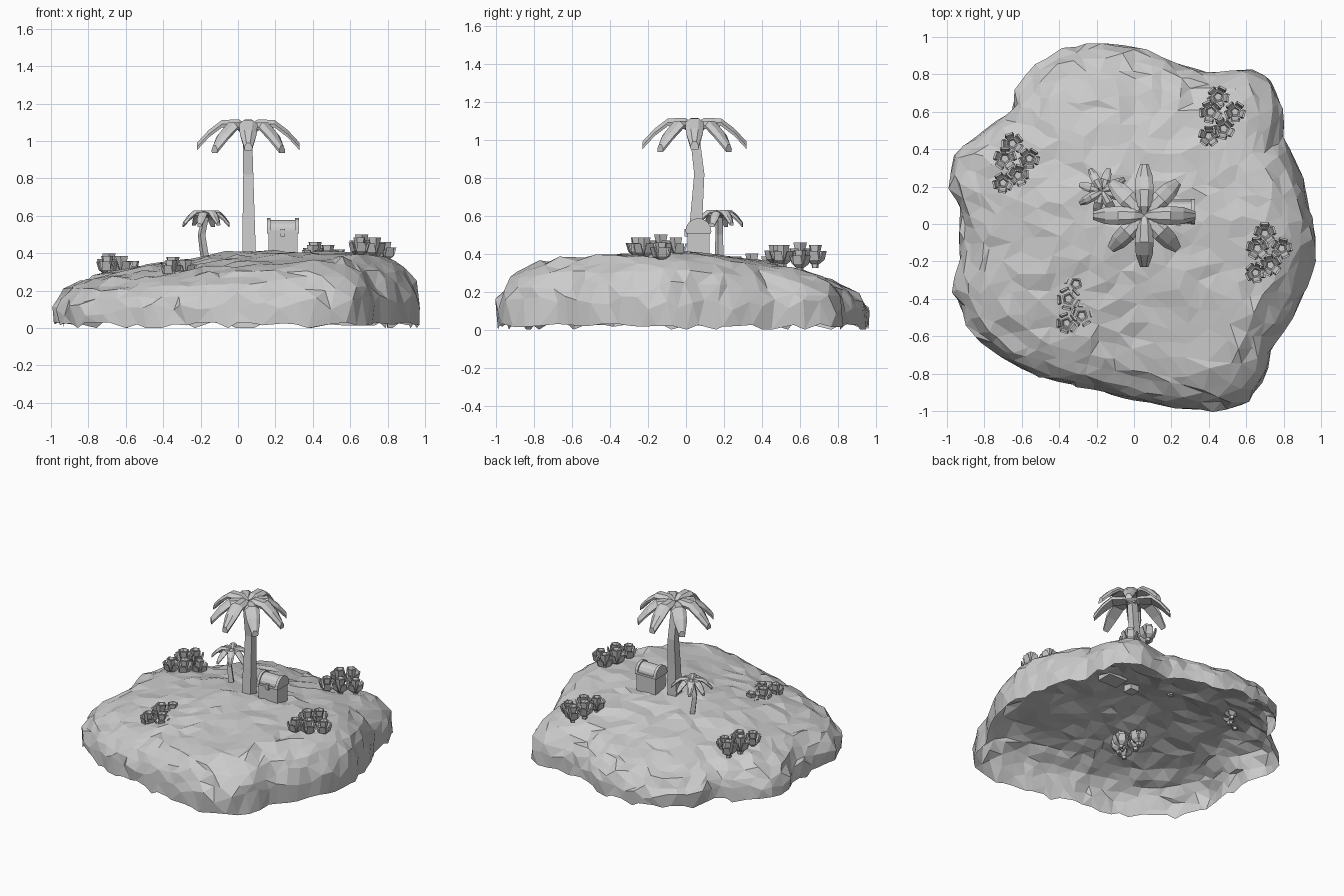
import bpy, bmesh, math, random
from mathutils import Vector, Matrix, geometry

if "Cube" in bpy.data.objects:
    bpy.data.objects.remove(bpy.data.objects["Cube"])
random.seed(7)
TAU = 2 * math.pi


def add_object(name, bm, recalc=True):
    if recalc:
        bmesh.ops.recalc_face_normals(bm, faces=bm.faces)
    me = bpy.data.meshes.new(name)
    bm.to_mesh(me)
    bm.free()
    ob = bpy.data.objects.new(name, me)
    bpy.context.collection.objects.link(ob)
    return ob


def lerp_table(x, table):
    for (a, p), (b, q) in zip(table, table[1:]):
        if x <= b:
            return p + (q - p) * (x - a) / (b - a)
    return table[-1][1]


def loft(bm, rings, closed=True, caps=True):
    vs = [[bm.verts.new(p) for p in r] for r in rings]
    n = len(rings[0])
    for a, b in zip(vs, vs[1:]):
        for i in range(n if closed else n - 1):
            j = (i + 1) % n
            bm.faces.new((a[i], a[j], b[j], b[i]))
    if caps:
        bm.faces.new(vs[0][::-1])
        bm.faces.new(vs[-1])


# Island: irregular shore outline, shoulder height by direction, open below
shore = [(.99, -.11), (.95, .08), (.89, .32), (.81, .45), (.80, .64), (.73, .80), (.64, .84),
         (.43, .81), (.22, .87), (0, .96), (-.16, .98), (-.40, .94), (-.53, .86), (-.64, .72),
         (-.66, .61), (-.85, .48), (-.98, .37), (-1, .21), (-.94, .08), (-.94, -.19),
         (-.98, -.34), (-.87, -.60), (-.58, -.80), (-.24, -.88), (.09, -.97), (.59, -.98),
         (.72, -.83), (.74, -.67), (.89, -.45)]
radii = sorted((math.atan2(y, x) % TAU, math.hypot(x, y)) for x, y in shore)
radii = [(radii[-1][0] - TAU, radii[-1][1])] + radii + [(radii[0][0] + TAU, radii[0][1])]
shoulder = [(i * TAU / 8, h) for i, h in enumerate((.40, .32, .25, .26, .28, .26, .31, .38, .40))]


def island_point(u, ang):
    sh = lerp_table(ang, shoulder)
    t = lerp_table(u, [(0, 0), (.64, .8), (.8, .94), (.92, 1), (1, .985)])
    z = lerp_table(u, [(0, .415), (.3, .405 * .65 + sh * .35), (.64, sh), (.8, sh * .76),
                       (.92, sh * .42), (1, .02)])
    r = t * lerp_table(ang, radii)
    return Vector((r * math.cos(ang), r * math.sin(ang), z))


flat, solid = [], []
rings = 14
for k in range(rings + 1):
    n = max(1, 6 * k)
    for i in range(n):
        edge = k == rings
        u = k / rings + (0 if edge or k == 0 else random.uniform(-.022, .022))
        ang = ((i + (k % 2) * .5 + random.uniform(-.3, .3)) / n * TAU) % TAU
        p = island_point(u, ang)
        if edge:
            p.z = random.choice((0, .015, .02, .025, .03))
        else:
            p.z += random.uniform(-.013, .013)
            if u > .7:
                s = random.uniform(.975, 1.003)
                p.x *= s
                p.y *= s
        flat.append(Vector((u * math.cos(ang), u * math.sin(ang))))
        solid.append(p)
_, _, tris, src, _, _ = geometry.delaunay_2d_cdt(flat, [], [], 0, 1e-6)
bm = bmesh.new()
verts = [bm.verts.new(solid[s[0]]) for s in src]
for f in tris:
    bm.faces.new([verts[i] for i in f])
add_object("island", bm, False)


# Palms: four-sided bent trunk and eight drooping leaves
def palm(name, path, top, size, turn):
    bm = bmesh.new()
    loft(bm, [[(x + r * math.cos(i * TAU / 4 + turn + TAU / 8), y + r * math.sin(i * TAU / 4 + turn + TAU / 8), z)
               for i in range(4)] for x, y, z, r in path])
    add_object(name + "_trunk", bm)
    bm = bmesh.new()
    for k in range(8):
        long = k % 2 == 0
        rows = [(.0, -.03, .025), (.05, 0, .042), (.14, -.002, .05), (.21, -.055, .045), (.275, -.125, .022)]
        spin = Matrix.Translation(top) @ Matrix.Rotation(k * TAU / 8 + turn, 4, 'Z')
        sections = []
        for d, z, w in rows:
            d *= 1 if long else .93
            z -= 0 if long else .015
            prof = [(-w, -.022), (-w * .45, 0), (w * .45, 0), (w, -.022), (w * .9, -.04), (-w * .9, -.04)]
            sections.append([spin @ (size * Vector((d, a, z + b))) for a, b in prof])
        loft(bm, sections)
    add_object(name + "_leaves", bm)


palm("tall_palm", [(.06, .045, .36, .052), (.057, .055, .6, .045), (.055, .07, .82, .038),
                   (.05, .04, 1.07, .034)], Vector((.055, .045, 1.115)), 1, 0)
palm("small_palm", [(-.175, .175, .36, .024), (-.195, .175, .5, .021), (-.17, .175, .61, .018)],
     Vector((-.17, .175, .63)), .5, .5)


# Plants: five-sided cups with flaring petals, five to a clump
def plant(bm, x, y, z, s, turn):
    def ring(r, h, off=0):
        return [Vector((x + s * r * math.cos(i * TAU / 5 + turn + off),
                        y + s * r * math.sin(i * TAU / 5 + turn + off), z + s * h)) for i in range(5)]
    loft(bm, [ring(.018, -.02), ring(.025, .05), ring(.036, .10), ring(.028, .10), ring(.02, .085)])
    for i in range(5):
        a = i * TAU / 5 + turn + TAU / 10
        c, sn = math.cos(a), math.sin(a)
        sec = []
        for r, h, w in ((.018, 0, .012), (.043, .022, .026), (.058, .07, .022)):
            sec.append([Vector((x + s * (q * c - v * sn), y + s * (q * sn + v * c), z + s * h))
                        for q, v in ((r, -w), (r, w), (r - .01, w * .8), (r - .01, -w * .8))])
        loft(bm, sec)


clump = [(-.01, .11, 0, 1), (-.05, .03, .01, 1.05), (.08, .03, -.02, .95), (.02, -.06, 0, 1), (-.06, -.10, .005, .95)]
for name, cx, cy, cz in (("back_right", .46, .57, .345), ("back_left", -.64, .32, .285),
                         ("front_right", .71, -.16, .385), ("front_left", -.30, -.43, .265)):
    bm = bmesh.new()
    for dx, dy, dz, s in clump:
        plant(bm, cx + dx, cy + dy, cz + dz, s, random.uniform(0, TAU))
    add_object(name + "_plants", bm)


# Treasure chest: box, barrel lid, end straps, rim and latch
def box(name, lo, hi):
    bm = bmesh.new()
    bmesh.ops.create_cube(bm, size=1)
    for v in bm.verts:
        v.co = Vector([lo[i] + (v.co[i] + .5) * (hi[i] - lo[i]) for i in range(3)])
    add_object(name, bm)


def barrel(name, x0, x1, r):
    bm = bmesh.new()
    loft(bm, [[(x, .065 + r * math.cos(i * math.pi / 8), .515 + r * 1.05 * math.sin(i * math.pi / 8))
               for i in range(9)] for x in (x0, x1)])
    add_object(name, bm)


box("chest_body", (.163, .007, .37), (.317, .123, .515))
box("chest_rim", (.155, -.001, .507), (.325, .131, .522))
barrel("chest_lid", .165, .315, .060)
barrel("lid_strap_left", .155, .175, .069)
barrel("lid_strap_right", .305, .325, .069)
box("chest_latch", (.228, -.007, .49), (.252, .01, .53))
